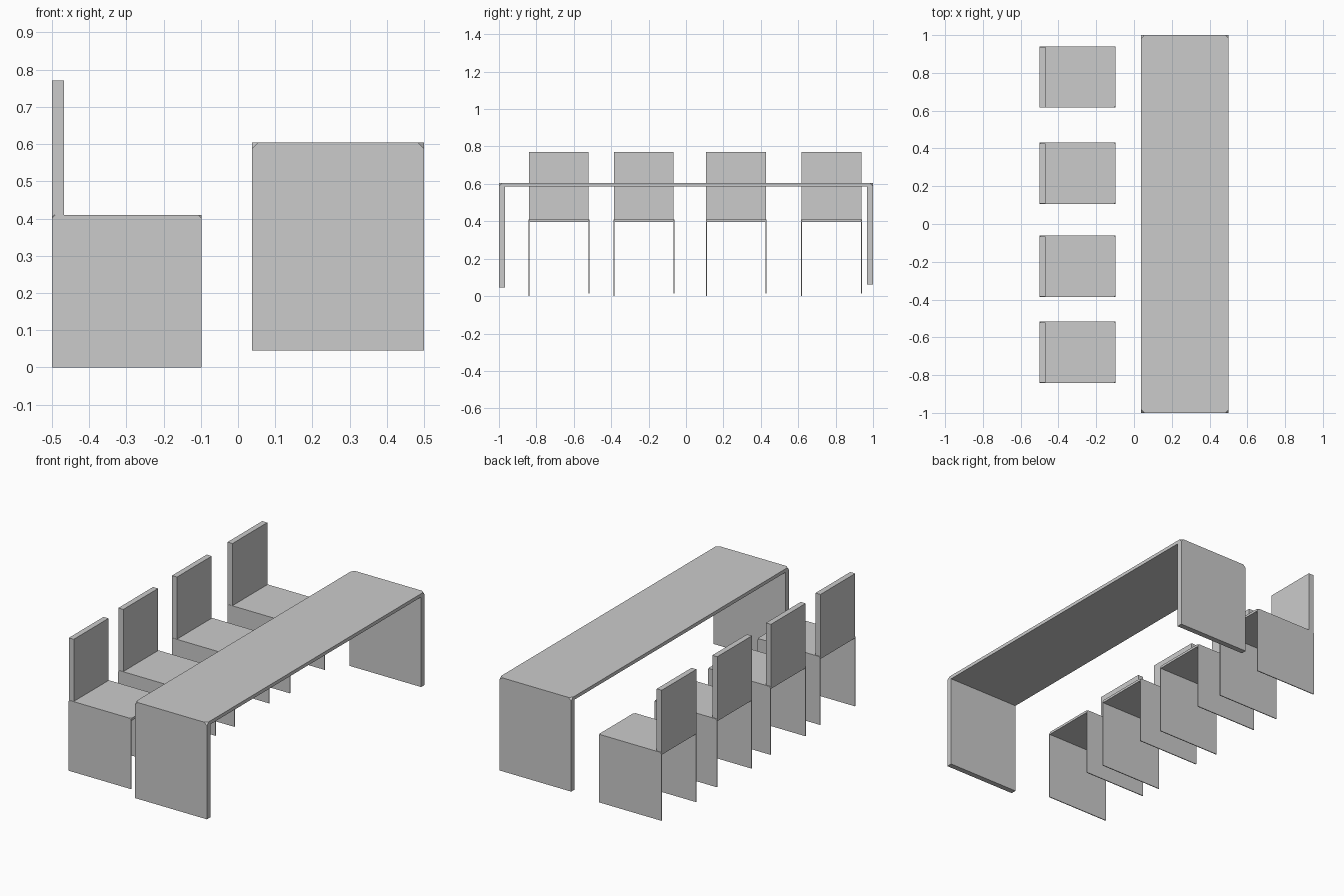
import bpy, bmesh

if "Cube" in bpy.data.objects:
    bpy.data.objects.remove(bpy.data.objects["Cube"])


def finish(name, bm):
    bmesh.ops.recalc_face_normals(bm, faces=bm.faces[:])
    mesh = bpy.data.meshes.new(name)
    bm.to_mesh(mesh)
    bm.free()
    obj = bpy.data.objects.new(name, mesh)
    bpy.context.collection.objects.link(obj)
    return obj


def box(name, x0, x1, y0, y1, z0, z1):
    bm = bmesh.new()
    bmesh.ops.create_cube(bm, size=1)
    for v in bm.verts:
        v.co = ((x0 + x1) / 2 + v.co.x * (x1 - x0),
                (y0 + y1) / 2 + v.co.y * (y1 - y0),
                (z0 + z1) / 2 + v.co.z * (z1 - z0))
    return finish(name, bm)


def bridge(name, x0, x1, y0, y1, foot0, foot1, top, side_t, top_t, clip):
    """Top slab on two side panels: a U profile in YZ, extruded along x, corners clipped."""
    profile = [(y0, foot0), (y0, top), (y1, top), (y1, foot1),
               (y1 - side_t, foot1), (y1 - side_t, top - top_t),
               (y0 + side_t, top - top_t), (y0 + side_t, foot0)]
    bm = bmesh.new()
    face = bm.faces.new([bm.verts.new((x0, y, z)) for y, z in profile])
    ext = bmesh.ops.extrude_face_region(bm, geom=[face])
    for v in ext["geom"]:
        if isinstance(v, bmesh.types.BMVert):
            v.co.x = x1
    corners = [v for v in bm.verts if abs(v.co.z - top) < 1e-5]
    bmesh.ops.bevel(bm, geom=corners, offset=clip, segments=1, affect='VERTICES')
    return finish(name, bm)


# Long table with solid end panels
bridge("table", 0.038, 0.5, -1.0, 1.0, 0.045, 0.062, 0.605, 0.032, 0.02, 0.017)

# Row of four chairs: thin seat on sheet side panels, plus upright back
for i, (y0, y1) in enumerate([(-0.842, -0.517), (-0.387, -0.062),
                              (0.106, 0.431), (0.616, 0.941)], 1):
    bridge(f"chair_seat_{i}", -0.5, -0.098, y0, y1, 0.0, 0.014, 0.41, 0.005, 0.014, 0.009)
    box(f"chair_back_{i}", -0.5, -0.468, y0 + 0.002, y1 - 0.004, 0.403, 0.771)
